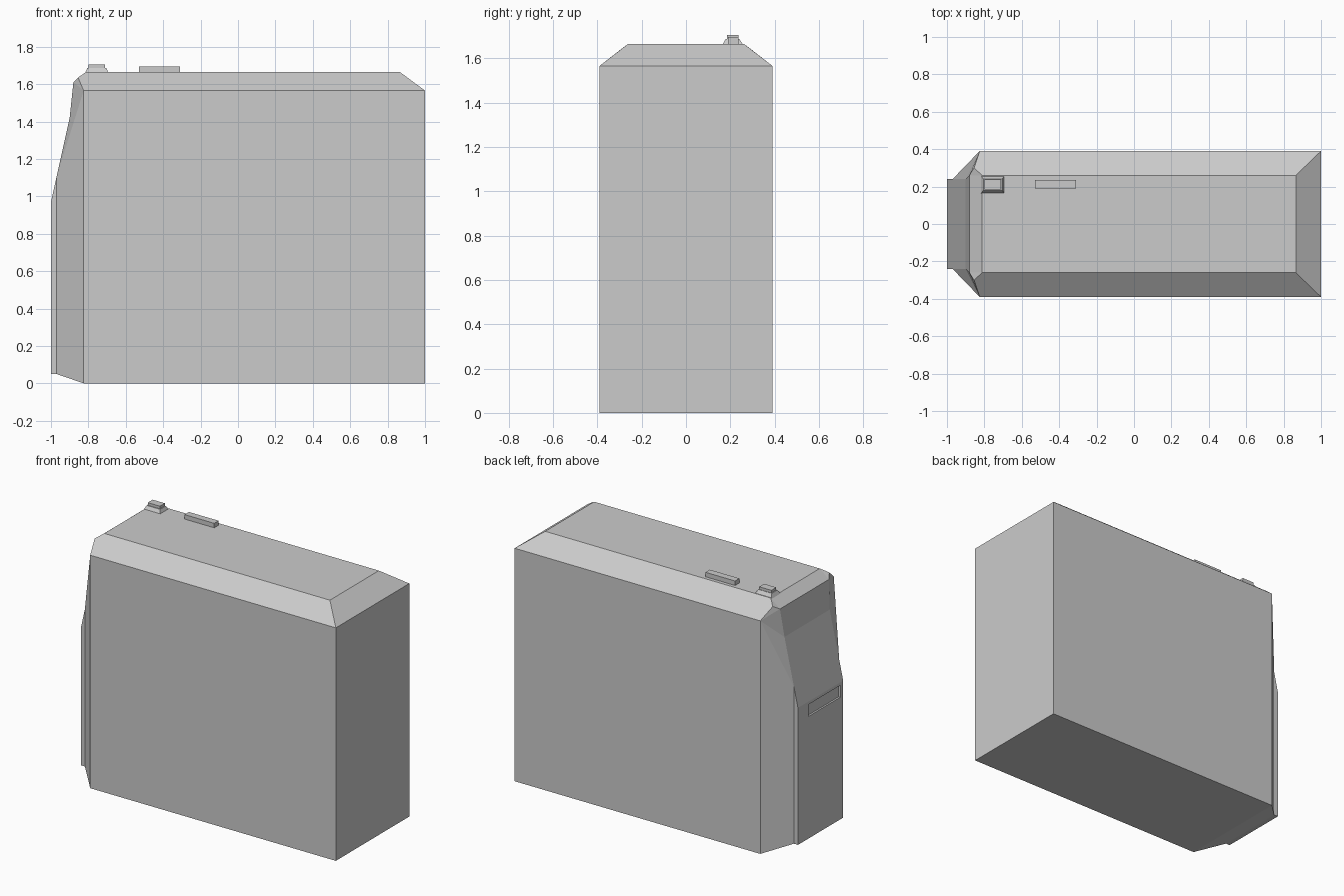
import bpy, bmesh
from mathutils import Vector

if "Cube" in bpy.data.objects:
    bpy.data.objects.remove(bpy.data.objects["Cube"])


def new_object(name, bm):
    bmesh.ops.recalc_face_normals(bm, faces=bm.faces[:])
    mesh = bpy.data.meshes.new(name)
    bm.to_mesh(mesh)
    bm.free()
    obj = bpy.data.objects.new(name, mesh)
    bpy.context.collection.objects.link(obj)
    return obj


def block(name, lo, hi, top_lo=None, top_hi=None):
    """Box from lo to hi; optional xy limits give a tapered top."""
    top_lo, top_hi = top_lo or lo, top_hi or hi
    bm = bmesh.new()
    rings = []
    for z, a, b in ((lo[2], lo, hi), (hi[2], top_lo, top_hi)):
        corners = ((a[0], a[1]), (b[0], a[1]), (b[0], b[1]), (a[0], b[1]))
        rings.append([bm.verts.new((x, y, z)) for x, y in corners])
    bm.faces.new(rings[0])
    bm.faces.new(rings[1])
    for i in range(4):
        j = (i + 1) % 4
        bm.faces.new((rings[0][i], rings[0][j], rings[1][j], rings[1][i]))
    return new_object(name, bm)


# Case: one half's corner points, mirrored across y
points = {
    "A": (-0.825, 0.39, 0), "B": (-0.97, 0.24, 0.05), "P": (-1, 0.24, 0.05),
    "Q": (-1, 0.24, 0.97), "C": (-0.97, 0.24, 1.105), "D": (-0.90, 0.24, 1.42),
    "E": (-0.88, 0.26, 1.61), "F": (-0.855, 0.30, 1.635), "G": (-0.825, 0.39, 1.565),
    "H": (-0.812, 0.26, 1.665), "K": (0.865, 0.26, 1.665),
    "J": (1, 0.39, 1.565), "L": (1, 0.39, 0),
}
bm = bmesh.new()
sides = []
for s in (1, -1):
    v = {k: bm.verts.new((x, y * s, z)) for k, (x, y, z) in points.items()}
    for face in ("AGJL", "GFHKJ", "ABCG", "BPQC", "GCD", "GDE", "GEF", "FEH"):
        bm.faces.new([v[k] for k in face])
    sides.append(v)
# Strips joining the two halves, all round the profile
left, right = sides
loop = "LABPQCDEHKJ"
for a, b in zip(loop, loop[1:] + loop[0]):
    # C sits on the sloped front panel, so Q-D is bridged through it
    bm.faces.new((left[a], left[b], right[b], right[a]))
case = new_object("case", bm)

# Shallow slot in the front panel
cutter = block("slot_cutter", (-1.1, -0.21, 0.87), (-0.988, 0.13, 0.95))
cutter.hide_render = True
cutter.hide_viewport = True
cut = case.modifiers.new("slot", "BOOLEAN")
cut.operation = "DIFFERENCE"
cut.solver = "EXACT"
cut.object = cutter

# Top button on its tapered plinth, and the port strip behind it
block("button_plinth", (-0.82, 0.16, 1.655), (-0.69, 0.262, 1.687),
      (-0.805, 0.18), (-0.705, 0.24))
block("button", (-0.80, 0.185, 1.68), (-0.71, 0.237, 1.705))
block("port_strip", (-0.53, 0.19, 1.655), (-0.31, 0.236, 1.695))
